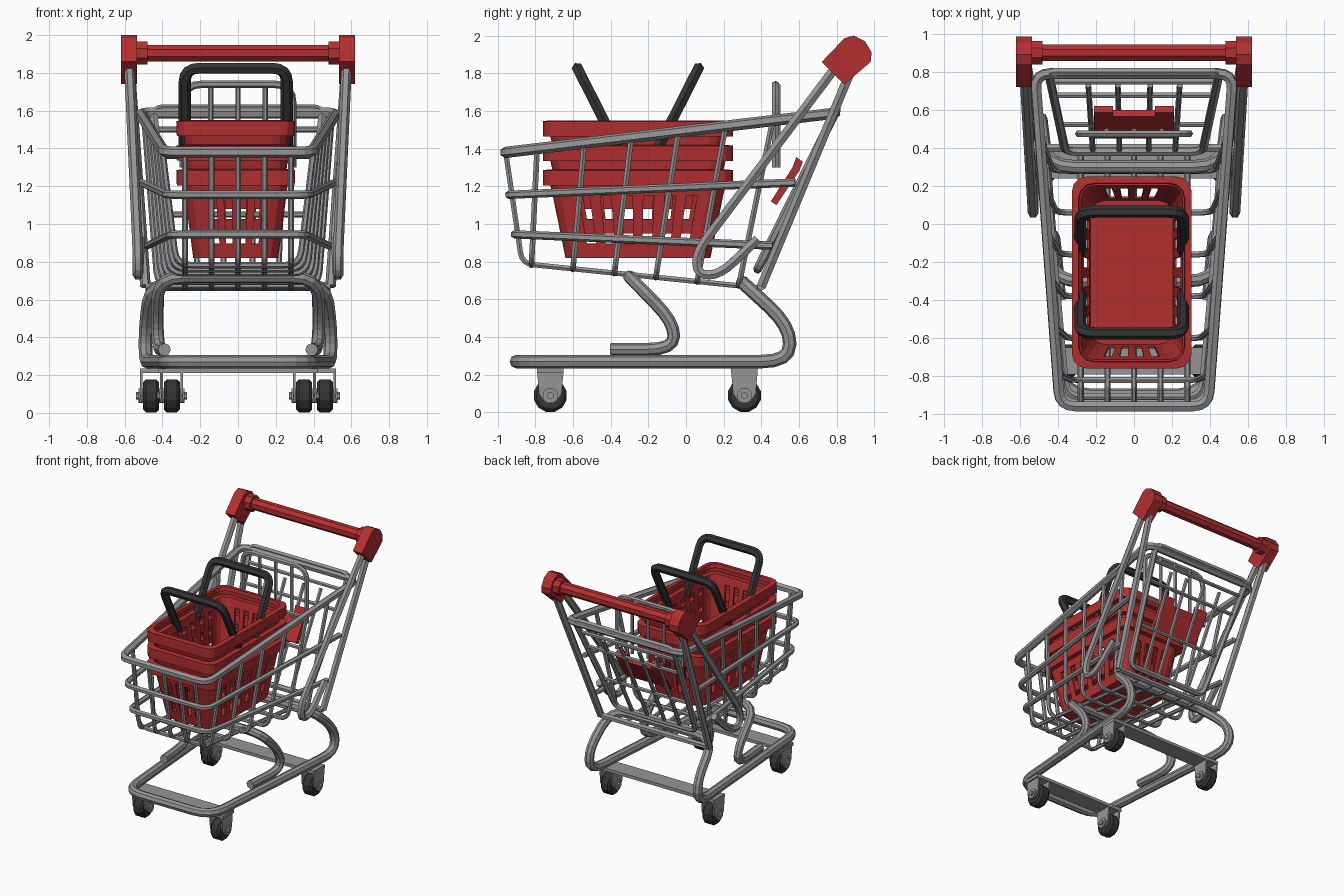
import bpy, bmesh, math
from mathutils import Vector as V, Quaternion

if "Cube" in bpy.data.objects:
    bpy.data.objects.remove(bpy.data.objects["Cube"])


def material(name, col):
    m = bpy.data.materials.new(name)
    m.diffuse_color = (*col, 1)
    m.use_nodes = True
    m.node_tree.nodes["Principled BSDF"].inputs["Base Color"].default_value = m.diffuse_color
    return m


RED = material("red plastic", (0.45, 0.028, 0.03))
GREY = material("grey metal", (0.30, 0.30, 0.30))
BLACK = material("black rubber", (0.035, 0.035, 0.035))


def finish(name, bm, mat):
    bmesh.ops.recalc_face_normals(bm, faces=bm.faces[:])
    me = bpy.data.meshes.new(name)
    bm.to_mesh(me)
    bm.free()
    me.materials.append(mat)
    ob = bpy.data.objects.new(name, me)
    bpy.context.collection.objects.link(ob)
    return ob


def fillet(pts, r, closed, n=4):
    out, k = [], len(pts)
    for i, p in enumerate(pts):
        if not closed and i in (0, k - 1):
            out.append(p)
            continue
        a, b = pts[i - 1] - p, pts[(i + 1) % k] - p
        a = a.normalized() * min(r, a.length * .48)
        b = b.normalized() * min(r, b.length * .48)
        for j in range(n + 1):
            t = j / n
            out.append(p + a * (1 - t) ** 2 + b * t * t)
    return out


def tube(name, pts, rad, r=0.06, closed=False, sides=6, mat=GREY):
    pts = [V(p) for p in pts]
    if len(pts) > 2:
        pts = fillet(pts, r, closed)
    k = len(pts)
    bm = bmesh.new()
    rings, prev, u = [], None, None
    for i, p in enumerate(pts):
        a = pts[i - 1] if closed or i else p
        b = pts[(i + 1) % k] if closed or i < k - 1 else p
        t = ((b - p).normalized() + (p - a).normalized()).normalized()
        if u is None:
            ref = V((0, 0, 1)) if abs(t.z) < .7 else V((1, 0, 0))
            u = (ref - t * ref.dot(t)).normalized()
        else:
            u = prev.rotation_difference(t) @ u
        prev = t
        w = t.cross(u)
        rings.append([bm.verts.new(p + rad * (u * math.cos(q) + w * math.sin(q)))
                      for q in [2 * math.pi * s / sides for s in range(sides)]])
    for i in range(k if closed else k - 1):
        A, B = rings[i], rings[(i + 1) % k]
        for s in range(sides):
            s2 = (s + 1) % sides
            bm.faces.new((A[s], A[s2], B[s2], B[s]))
    if not closed:
        bm.faces.new(rings[0])
        bm.faces.new(rings[-1])
    return finish(name, bm, mat)


def sym(half):
    """Path on the +x side followed by its mirror image."""
    return half + [(-x, y, z) for x, y, z in reversed(half)]


def prism(name, poly, x0, x1, mat):
    """Extrude a y-z outline from x0 to x1."""
    bm = bmesh.new()
    f = bm.faces.new([bm.verts.new((x0, y, z)) for y, z in poly])
    g = bmesh.ops.extrude_face_region(bm, geom=[f])["geom"]
    bmesh.ops.translate(bm, vec=(x1 - x0, 0, 0),
                        verts=[v for v in g if isinstance(v, bmesh.types.BMVert)])
    return finish(name, bm, mat)


def circle(y, z, r, n=12):
    return [(y + r * math.cos(2 * math.pi * (i + .5) / n),
             z + r * math.sin(2 * math.pi * (i + .5) / n)) for i in range(n)]


# Lower frame and front support
tube("base_frame", sym([(.38, -.9, .27), (.49, .55, .27), (.49, .55, .46), (.46, .3, .69)]),
     .036, .15, True, 8)
tube("front_support", sym([(.39, -.4, .335), (.42, -.065, .335), (.43, -.065, .48), (.42, -.3, .72)]),
     .034, .14, False, 8)

# Axle plates, forks and wheels
for end, y, x, w in (("front", -.72, .35, .42), ("rear", .31, .46, .52)):
    prism(end + "_axle_plate", [(y - .07, .21), (y + .07, .21), (y + .07, .235), (y - .07, .235)], -w, w, GREY)
    for s in (-1, 1):
        c = s * x
        wheel = prism(end + "_wheel", circle(y, .09, .09), c - .043, c + .043, BLACK)
        bev = wheel.modifiers.new("bevel", "BEVEL")
        bev.width, bev.segments, bev.limit_method, bev.angle_limit = .015, 1, "ANGLE", 1
        prism(end + "_hub", circle(y, .09, .042, 8), c - .066, c + .066, GREY)
        prism(end + "_axle_cap", circle(y, .09, .02, 6), c - .08, c + .08, GREY)
        for d in (-.052, .052):
            prism(end + "_fork", [(y - .07, .215), (y + .07, .215), (y + .06, .1), (y + .03, .055),
                                  (y - .03, .055), (y - .06, .1)], c + d - .006, c + d + .006, GREY)


# Wire cage: rim, rings, hoops and lengthwise wires
def rim_z(y): return 1.494 + .119 * y
def rim_w(y): return .46 + .074 * y
def low_z(y): return .70 - .10 * y
def low_w(y): return .40 + .09 * y


tube("cage_rim", sym([(.39, -.958, 1.38), (.52, .79, 1.588)]), .03, .08, True)
tube("cage_upper_ring", sym([(.515, .58, 1.22), (.375, -.94, 1.155)]), .022, .08)
tube("cage_lower_ring", sym([(.48, .46, .885), (.355, -.91, .945)]), .022, .08)
for i in range(6):
    yt, yb = -.79 + .25 * i, -.82 + .22 * i
    tube("cage_hoop", sym([(rim_w(yt), yt, rim_z(yt)), (low_w(yb), yb, low_z(yb))]), .017, .08)
for x in (-.28, -.14, 0, .14, .28):
    tube("cage_long_wire", [(x, -.955, 1.37), (x, -.87, .79), (x, .4, .66)], .016, .06)
tube("cage_rear_bar", [(-.49, .4, .67), (.49, .4, .67)], .024)

# Rear gate
tube("gate_frame", sym([(.45, .80, 1.61), (.36, .38, .76)]), .024, .06, True)
for z, w in ((1.5, .44), (1.36, .42), (1.05, .39)):
    y = .38 + (z - .76) * .494
    tube("gate_bar", [(-w, y, z), (w, y, z)], .016)
for x in (-.24, -.085, .085, .24):
    tube("gate_wire", [(x * .9, .38, .76), (x, .73, 1.47)], .015)

# Child seat back and red flap
tube("seat_back_frame", sym([(.29, .475, 1.3), (.29, .475, 1.74)]), .02, .1)
tube("seat_back_bar", [(-.29, .475, 1.34), (.29, .475, 1.34)], .016)
for x in (-.145, 0, .145):
    tube("seat_back_wire", [(x, .49, 1.3), (x, .49, 1.74)], .014)
prism("seat_flap", [(.45, 1.12), (.48, 1.10), (.60, 1.28), (.565, 1.30)], -.21, .21, RED)
for s in (-1, 1):
    prism("flap_tab", [(.565, 1.30), (.60, 1.28), (.62, 1.33), (.585, 1.355)], s * .11, s * .21, RED)

# Handle posts, braces, caps and push bar
for s in (-1, 1):
    tube("handle_post", [(s * .575, .89, 1.85), (s * .49, .40, .67)], .028)
    tube("handle_brace", [(s * .575, .80, 1.84), (s * .53, .055, .85), (s * .53, .06, .73),
                          (s * .53, .18, .73), (s * .52, .38, .92)], .028, .1)
    prism("handle_cap", [(.72, 1.86), (.84, 1.985), (.89, 2.0), (.95, 1.97), (.985, 1.91),
                         (.98, 1.86), (.84, 1.74)], s * .535, s * .62, RED)
    prism("bar_collar", circle(.9, 1.905, .066, 8), s * .48, s * .54, RED)
prism("push_bar", circle(.9, 1.905, .047, 8), -.5, .5, RED)


# Stacked hand baskets with slotted walls
NX, NY = 9, 13


def ring(hx, hy, r):
    """Rounded rectangle; slot flag is True for segments that become openings."""
    out = []
    for (sx, sy, a0), n in zip(((1, 1, 0), (-1, 1, 90), (-1, -1, 180), (1, -1, 270)), (NX, NY, NX, NY)):
        for j in range(4):
            a = math.radians(a0 + 30 * j)
            out.append((sx * (hx - r) + r * math.cos(a), sy * (hy - r) + r * math.sin(a), False))
        p = out[-1]
        nx, ny = {0: (-hx + r, hy), 90: (-hx, -hy + r), 180: (hx - r, -hy), 270: (hx, hy - r)}[a0]
        out[-1] = (p[0], p[1], False)
        for j in range(1, n):
            t = j / n
            out.append((p[0] + (nx - p[0]) * t, p[1] + (ny - p[1]) * t, j % 2 == 1))
    return out


def hand_basket(z0):
    bm = bmesh.new()
    levels = [(.225, .385, 0), (.235, .40, .075), (.268, .452, .33), (.275, .465, .385),
              (.312, .505, .385), (.315, .505, .465), (.28, .47, .47), (.275, .465, .44)]
    flags = [p[2] for p in ring(.3, .5, .08)]
    rows = [[bm.verts.new((x - .012, y - .255, z0 + z)) for x, y, _ in ring(hx, hy, .08)]
            for hx, hy, z in levels]
    k = len(flags)
    for lv in range(len(rows) - 1):
        for i in range(k):
            if lv == 1 and flags[i]:
                continue
            j = (i + 1) % k
            bm.faces.new((rows[lv][i], rows[lv][j], rows[lv + 1][j], rows[lv + 1][i]))
    bm.faces.new(rows[0])
    ob = finish("hand_basket", bm, RED)
    sol = ob.modifiers.new("thickness", "SOLIDIFY")
    sol.thickness, sol.offset = .012, -1


for i in range(3):
    hand_basket(.82 + .13 * i)

# Basket carry handles
for s in (-1, 1):
    tube("carry_handle", [(x - .012, -.255 + s * dy, z) for x, dy, z in
                          sym([(.27, .11, 1.41), (.27, .32, 1.825)])], .032, .08, mat=BLACK)
